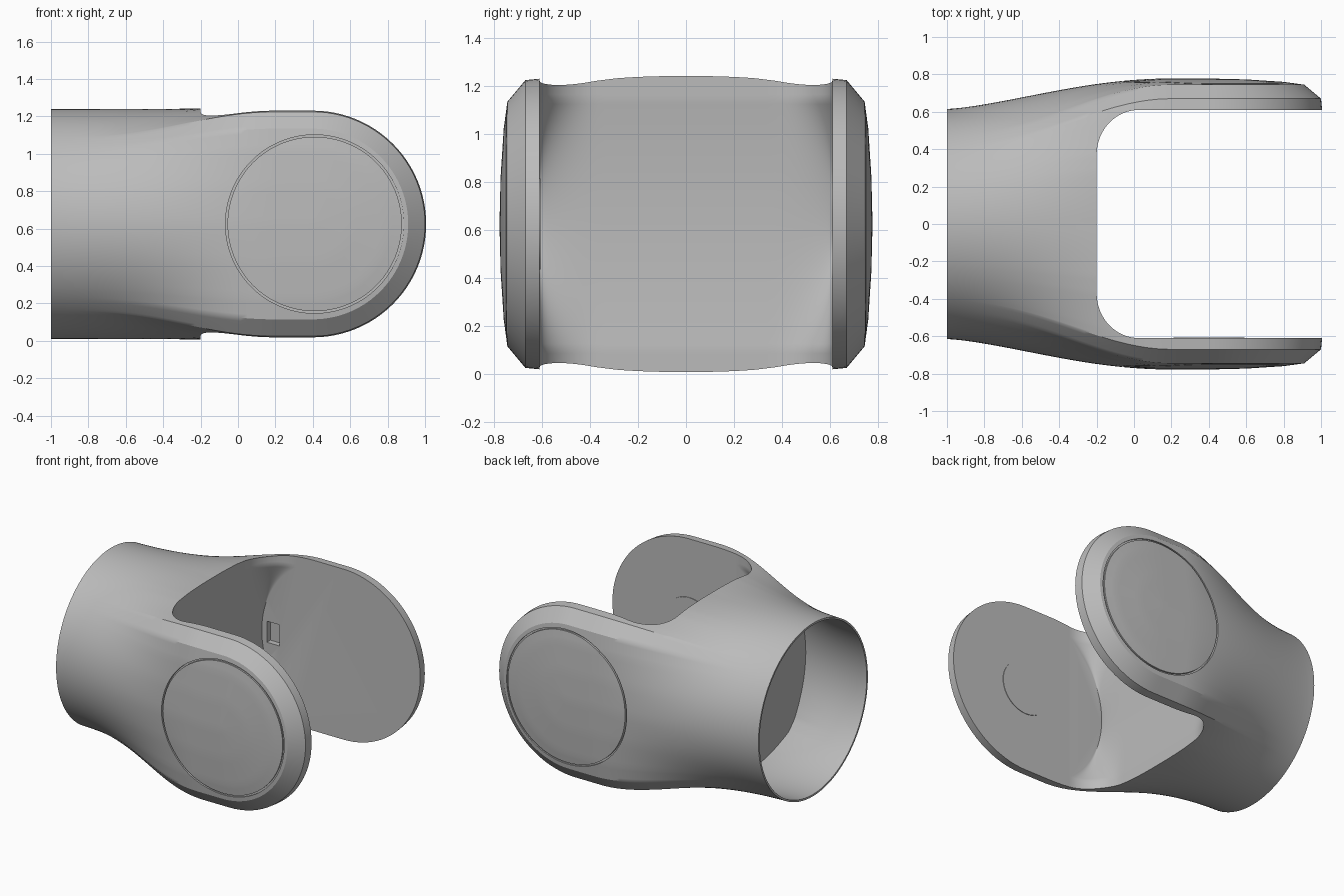
import bpy, bmesh, math
from mathutils import Vector

cube = bpy.data.objects.get("Cube")
if cube:
    bpy.data.objects.remove(cube)

ZC, HUB_X, TUBE_R, ARM_Y, GAP_Y = 0.625, 0.4, 0.615, 0.778, 0.61

grey = bpy.data.materials.new("satin_grey")
grey.use_nodes = True
grey.diffuse_color = (0.5, 0.5, 0.5, 1)
grey.node_tree.nodes["Principled BSDF"].inputs["Base Color"].default_value = (0.5, 0.5, 0.5, 1)

# Upper right quarter of the chamfered fork section, as (y, z)
FORK = [(0.778, 0), (0.773, 0.2), (0.76, 0.4), (0.745, 0.51), (0.67, 0.6),
        (0.61, 0.606), (0.5, 0.614), (0.4, 0.622), (0.3, 0.625), (0.15, 0.621), (0, 0.617)]


def resample(points, n):
    out = []
    for a, b in zip(points, points[1:]):
        out += [Vector(a).lerp(Vector(b), i / n) for i in range(n)]
    return out + [Vector(points[-1])]


QUARTER = resample(FORK, 5)


def half_section(x, scale=1.0):
    """Upper half outline at x: the tube widens first, then gains the chamfers."""
    u = min(max((x + 1) / 1.2, 0), 1)
    t = math.sin(u * math.pi / 2) ** 1.4
    width = TUBE_R + (ARM_Y - TUBE_R) * t
    quarter = []
    for p in QUARTER:
        a = math.atan2(p.y / TUBE_R, p.x / ARM_Y)
        oval = Vector((math.cos(a) * width, math.sin(a) * TUBE_R))
        fork = Vector((p.x * width / ARM_Y, p.y))
        quarter.append(oval.lerp(fork, t * t) * scale)
    return quarter + [Vector((-p.x, p.y)) for p in reversed(quarter[:-1])]


def make_object(name, bm):
    bmesh.ops.recalc_face_normals(bm, faces=bm.faces)
    mesh = bpy.data.meshes.new(name)
    bm.to_mesh(mesh)
    bm.free()
    obj = bpy.data.objects.new(name, mesh)
    bpy.context.collection.objects.link(obj)
    mesh.materials.append(grey)
    return obj


def skin(name, rows):
    """Join rows of points with faces, weld the poles and fill open ends."""
    bm = bmesh.new()
    grid = [[bm.verts.new(p) for p in row] for row in rows]
    for r, s in zip(grid, grid[1:]):
        for i in range(len(r) - 1):
            bm.faces.new((r[i], r[i + 1], s[i + 1], s[i]))
    bmesh.ops.remove_doubles(bm, verts=bm.verts, dist=1e-5)
    bmesh.ops.holes_fill(bm, edges=bm.edges, sides=0)
    return make_object(name, bm)


def loft(name, x0, x1, steps, scale=1.0, round_end=False):
    xs = [x0 + (x1 - x0) * i / steps for i in range(steps + 1)]
    top = [[(x, p.x, ZC + p.y) for p in half_section(x, scale)] for x in xs]
    low = [[(x, y, 2 * ZC - z) for x, y, z in row] for row in top]
    turn = []
    if round_end:
        for i in range(1, 48):
            a = math.pi * i / 48
            turn.append([(x1 + p.y * math.sin(a), p.x, ZC - p.y * math.cos(a))
                         for p in half_section(x1, scale)])
    return skin(name, low + turn + top[::-1])


def lathe(name, profile, x, n=128):
    """Revolve (radius, y) points about a sideways axis at x."""
    rows = []
    for i in range(n + 1):
        a = 2 * math.pi * i / n
        rows.append([(x + r * math.cos(a), y, ZC + r * math.sin(a)) for r, y in profile])
    return skin(name, rows)


def web_x(y, z):
    """Web face: nearly flat in the middle, curving round the hub at the arms."""
    h = min(abs(z - ZC), 0.52)
    middle = -0.2 - 0.03 * (1 - (h / 0.52) ** 2)
    edge = HUB_X - math.sqrt(0.64 ** 2 - h * h)
    u = min(max((abs(y) - 0.37) / (GAP_Y - 0.37), 0), 1)
    return middle + (edge - middle) * (1 - math.sqrt(1 - u * u))


def cut(target, cutter):
    mod = target.modifiers.new("cut", "BOOLEAN")
    mod.operation, mod.solver, mod.object = "DIFFERENCE", "EXACT", cutter
    bpy.context.view_layer.objects.active = target
    bpy.ops.object.modifier_apply(modifier=mod.name)
    bpy.data.objects.remove(cutter)


def smooth(obj):
    bpy.ops.object.select_all(action="DESELECT")
    obj.select_set(True)
    bpy.context.view_layer.objects.active = obj
    bpy.ops.object.shade_smooth_by_angle(angle=math.radians(30))


# Fork body: round tube flowing into two rounded arms
body = loft("fork_body", -1, HUB_X, 40, round_end=True)

# Hollow tube with a flat inner wall
cut(body, loft("bore", -1.05, -0.46, 30, scale=0.978))

# Gap between the arms
ys = [GAP_Y * math.sin(math.pi / 2 * i / 24) for i in range(-24, 25)]
zs = [ZC + 0.7 * i / 35 for i in range(-35, 36)]
rows = []
for y in ys:
    face = [(web_x(y, z), y, z) for z in zs]
    rows.append([(1.3, y, zs[0])] + face + [(1.3, y, zs[-1]), (1.3, y, zs[0])])
cut(body, skin("gap", rows))

# Fine groove round each outer pad
for side in (-1, 1):
    ring = [(0.466, 0.74), (0.477, 0.74), (0.477, 0.9), (0.466, 0.9), (0.466, 0.74)]
    cut(body, lathe("groove", [(r, side * y) for r, y in ring], HUB_X + 0.01))

# Small notch inside the left arm
bm = bmesh.new()
bmesh.ops.create_cube(bm, size=1)
bmesh.ops.scale(bm, vec=(0.1, 0.1, 0.15), verts=bm.verts)
bmesh.ops.translate(bm, vec=(-0.15, 0.6, ZC), verts=bm.verts)
cut(body, make_object("notch", bm))
smooth(body)

# Thin pivot plate on the inner face of the right arm
plate = lathe("right_pivot_plate", [(0, -0.612), (0.19, -0.612), (0.19, -0.606), (0, -0.606)],
              HUB_X, 48)
smooth(plate)
